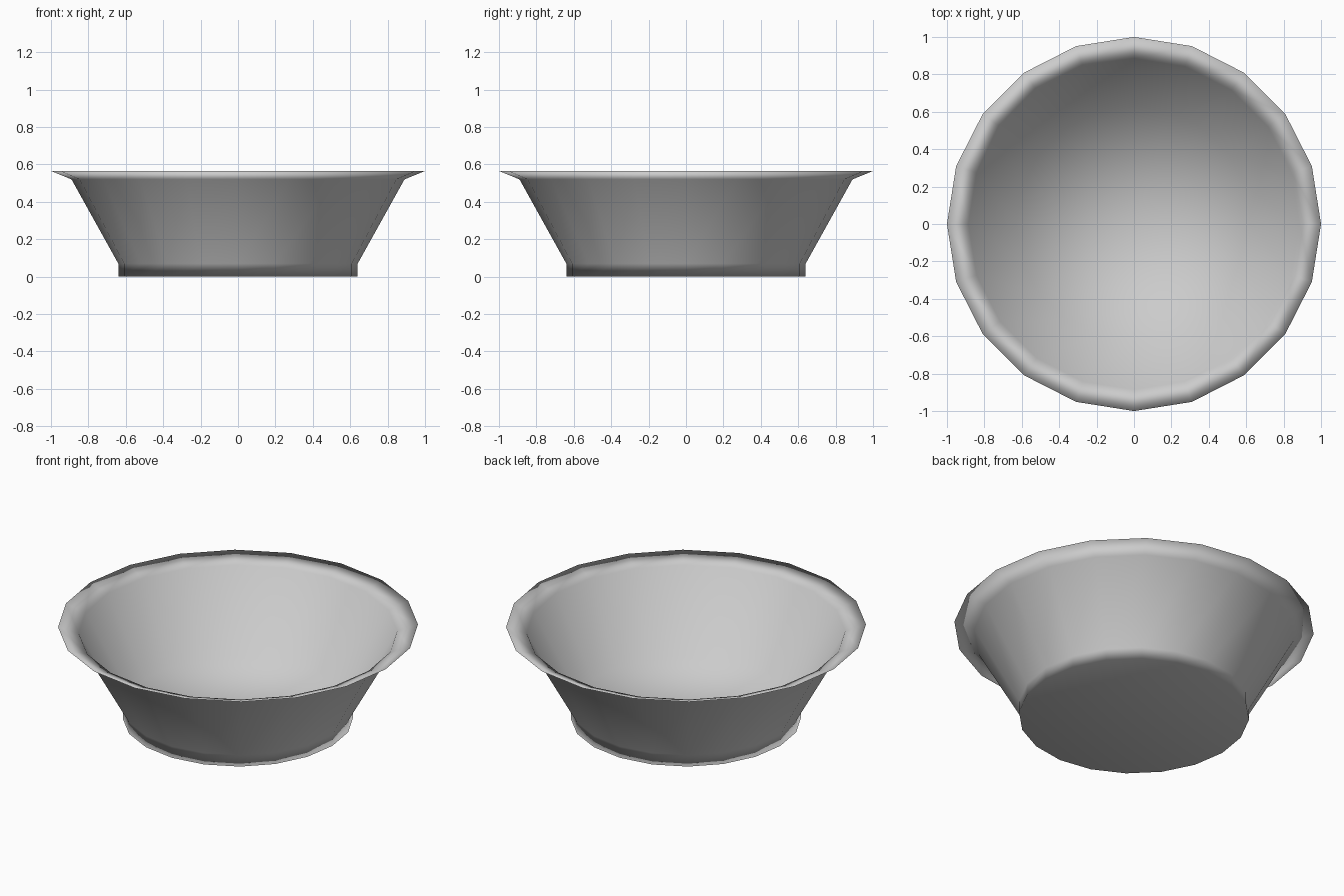
import bpy, bmesh
from math import cos, sin, tau

if "Cube" in bpy.data.objects:
    bpy.data.objects.remove(bpy.data.objects["Cube"])

SIDES = 20

# Closed profile (radius, height): base, foot, outer wall, flared lip, inner wall, floor
profile = [(0, 0), (0.64, 0), (0.64, 0.07), (0.89, 0.52), (1.0, 0.565),
           (0.885, 0.525), (0.63, 0.075), (0, 0.075)]


def lathe(name, points, sides):
    bm = bmesh.new()
    rings = []
    for r, z in points:
        n = sides if r > 0 else 1
        rings.append([bm.verts.new((r * cos(tau * i / sides), r * sin(tau * i / sides), z))
                      for i in range(n)])
    for a, b in zip(rings, rings[1:]):
        for i in range(sides):
            j = (i + 1) % sides
            corners = [a[i % len(a)], a[j % len(a)], b[j % len(b)], b[i % len(b)]]
            bm.faces.new(list(dict.fromkeys(corners)))
    bmesh.ops.recalc_face_normals(bm, faces=bm.faces)
    for f in bm.faces:
        f.smooth = True
    mesh = bpy.data.meshes.new(name)
    bm.to_mesh(mesh)
    bm.free()
    obj = bpy.data.objects.new(name, mesh)
    bpy.context.collection.objects.link(obj)
    return obj


# Bowl with a short foot and a flared lip
bowl = lathe("bowl", profile, SIDES)

# Weight the shading by face area so the base stays flat-looking
weighted = bowl.modifiers.new("area_normals", 'WEIGHTED_NORMAL')
weighted.mode = 'FACE_AREA'
